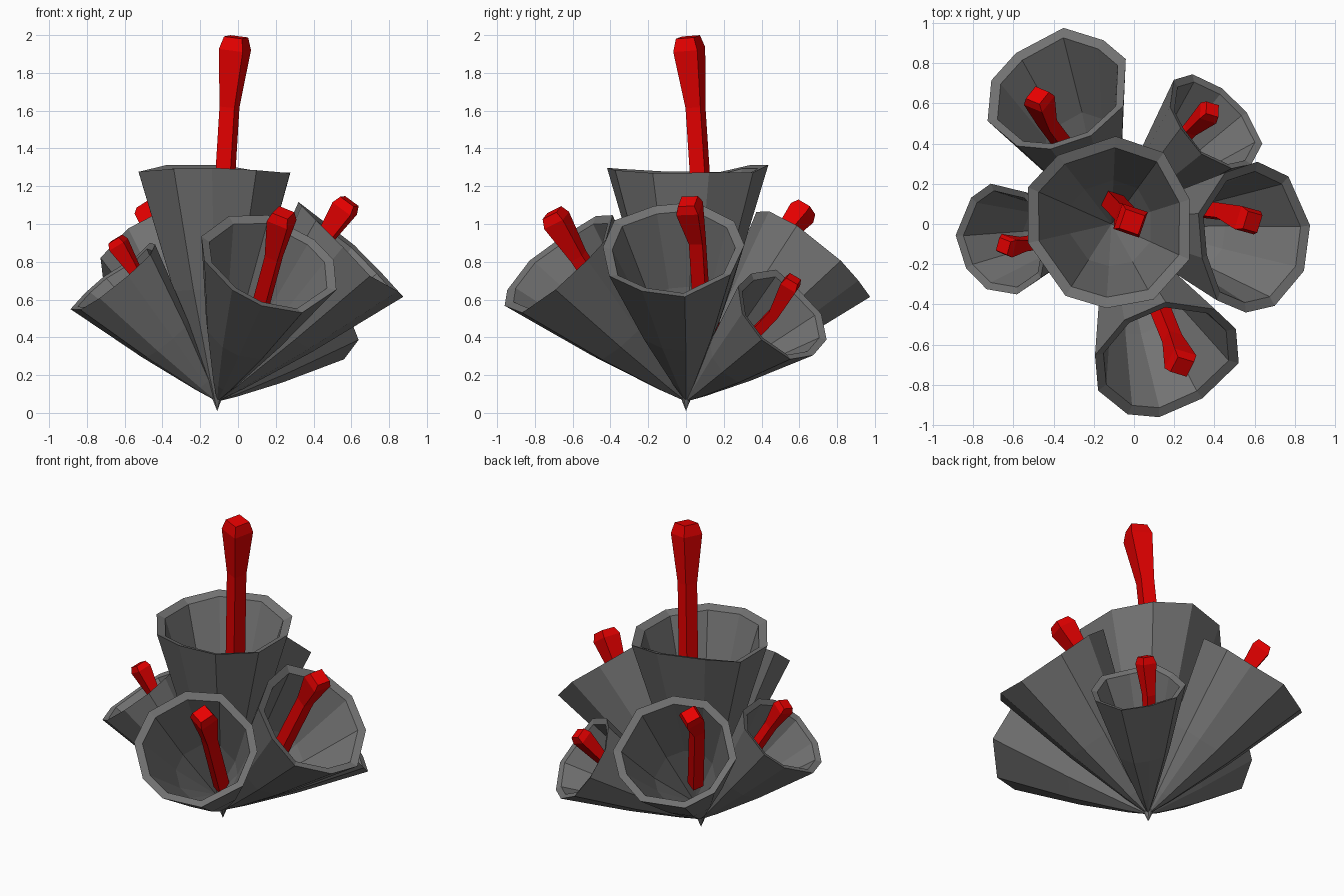
import bpy, bmesh, math, random
from mathutils import Vector

random.seed(7)
if "Cube" in bpy.data.objects:
    bpy.data.objects.remove(bpy.data.objects["Cube"])


def material(name, rgb):
    m = bpy.data.materials.new(name)
    m.use_nodes = True
    m.diffuse_color = (*rgb, 1)
    m.node_tree.nodes["Principled BSDF"].inputs["Base Color"].default_value = (*rgb, 1)
    return m


GREY = material("slate grey", (0.17, 0.17, 0.17))
RED = material("bright red", (0.8, 0.0, 0.0))


def loft(name, rings, mat):
    """Skin a list of point rings; a ring of one point closes to a tip."""
    bm = bmesh.new()
    loops = [[bm.verts.new(p) for p in ring] for ring in rings]
    for a, b in zip(loops, loops[1:]):
        n = max(len(a), len(b))
        for i in range(n):
            j = (i + 1) % n
            corners = [a[i % len(a)], a[j % len(a)], b[j % len(b)], b[i % len(b)]]
            bm.faces.new(list(dict.fromkeys(corners)))
    for loop in (loops[0], loops[-1]):
        if len(loop) > 2:
            bm.faces.new(loop)
    bmesh.ops.recalc_face_normals(bm, faces=bm.faces)
    me = bpy.data.meshes.new(name)
    bm.to_mesh(me)
    bm.free()
    me.materials.append(mat)
    ob = bpy.data.objects.new(name, me)
    bpy.context.collection.objects.link(ob)
    return ob


# Trumpet profile: distance along the axis, share of the rim radius
PROFILE = [(0, 0), (0.14, 0.17), (0.5, 0.55), (1.0, 1.0), (0.985, 0.87), (0.6, 0.5), (0.25, 0)]


def trumpet(name, tip, mouth, radius, sides=10):
    tip, axis = Vector(tip), Vector(mouth) - Vector(tip)
    turn = axis.to_track_quat("Z", "Y")
    wobble = [(random.uniform(-0.12, 0.12), random.uniform(0.96, 1.05),
               random.uniform(-0.02, 0.02)) for _ in range(sides)]
    rings = []
    for t, share in PROFILE:
        if share == 0:
            rings.append([tip + axis * t])
            continue
        ring = []
        for i, (da, dr, dt) in enumerate(wobble):
            a = math.tau * i / sides + da
            r = radius * share * dr
            p = Vector((r * math.cos(a), r * math.sin(a), axis.length * (t + dt * t)))
            ring.append(tip + turn @ p)
        rings.append(ring)
    return loft(name, rings, GREY)


def stamen(name, base, bend, end, width):
    base, bend, end = Vector(base), Vector(bend), Vector(end)
    lower, upper = (bend - base).normalized(), (end - bend).normalized()
    # Centre, direction and half diagonal of each square section
    sections = [(base, lower, 0.62), (bend, (lower + upper).normalized(), 0.62),
                (bend.lerp(end, 0.82), upper, 1.0), (end, upper, 0.75)]
    rings = []
    for centre, way, size in sections:
        side = way.cross(Vector((0.35, 1, 0.1))).normalized()
        other = way.cross(side)
        ring = []
        for k in range(4):
            a = math.tau * (k + 0.5) / 4
            ring.append(centre + (side * math.cos(a) + other * math.sin(a)) * width * size)
        rings.append(ring)
    return loft(name, rings, RED)


ROOT = (-0.11, 0, 0.06)
# name, tip, mouth centre, mouth radius, stamen base, bend, end, half width
FLOWERS = [
    ("centre", (-0.11, 0, 0.01), (-0.12, 0, 1.29), 0.43,
     (-0.12, 0.13, 0.4), (-0.045, 0.05, 1.62), (-0.01, 0.01, 1.99), 0.095),
    ("front", ROOT, (0.165, -0.67, 0.8), 0.375,
     (0.06, -0.25, 0.35), (0.19, -0.57, 0.83), (0.24, -0.71, 1.06), 0.085),
    ("left", ROOT, (0.60, -0.065, 0.86), 0.38,
     (0.2, 0.09, 0.43), (0.45, 0.06, 0.91), (0.59, 0.01, 1.12), 0.085),
    ("back_left", ROOT, (0.40, 0.50, 0.515), 0.285,
     (0.1, 0.27, 0.32), (0.28, 0.47, 0.53), (0.39, 0.57, 0.71), 0.065),
    ("back_right", ROOT, (-0.385, 0.66, 0.84), 0.375,
     (-0.28, 0.3, 0.45), (-0.43, 0.5, 0.92), (-0.48, 0.64, 1.09), 0.08),
    ("right", ROOT, (-0.65, -0.08, 0.725), 0.285,
     (-0.3, -0.06, 0.35), (-0.55, -0.1, 0.76), (-0.65, -0.11, 0.92), 0.065),
]
for name, tip, mouth, radius, base, bend, end, width in FLOWERS:
    trumpet(name + "_flower", tip, mouth, radius)
    stamen(name + "_stamen", base, bend, end, width)
